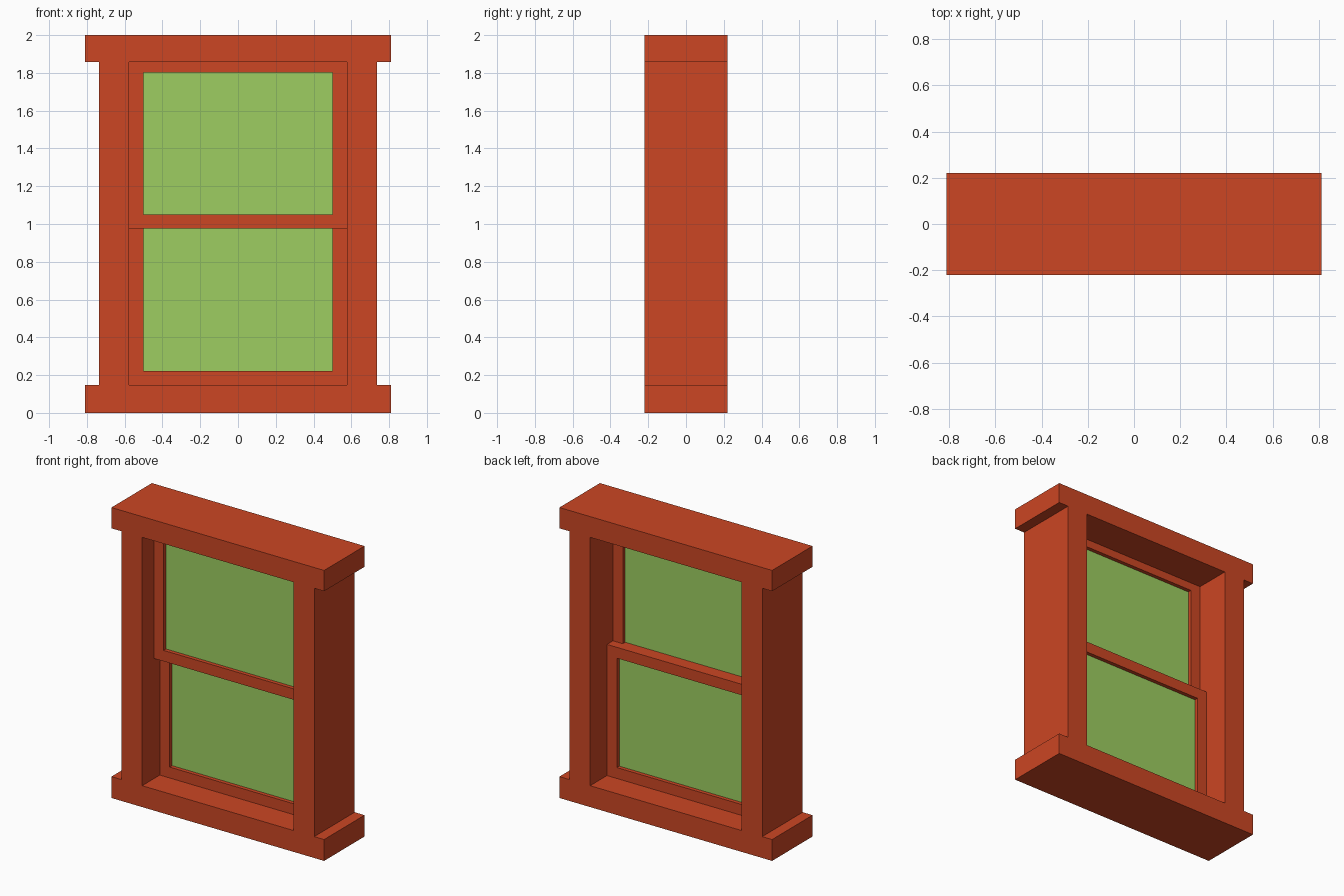
import bpy
import bmesh

cube = bpy.data.objects.get("Cube")
if cube:
    bpy.data.objects.remove(cube, do_unlink=True)


def make_material(name, color):
    mat = bpy.data.materials.new(name)
    mat.use_nodes = True
    mat.diffuse_color = color
    mat.node_tree.nodes["Principled BSDF"].inputs["Base Color"].default_value = color
    return mat


def rectangle(half_width, low, high):
    return [(-half_width, low), (half_width, low), (half_width, high), (-half_width, high)]


def extruded_panel(name, loops, front, back, mat):
    """Fill closed x-z outlines (later ones are holes) and extrude from front to back."""
    bm = bmesh.new()
    edges = []
    for loop in loops:
        verts = [bm.verts.new((x, front, z)) for x, z in loop]
        edges += [bm.edges.new((v, verts[i - 1])) for i, v in enumerate(verts)]
    bmesh.ops.triangle_fill(bm, edges=edges, use_beauty=True)
    result = bmesh.ops.extrude_face_region(bm, geom=bm.faces[:], use_keep_orig=True)
    moved = [g for g in result["geom"] if isinstance(g, bmesh.types.BMVert)]
    bmesh.ops.translate(bm, verts=moved, vec=(0, back - front, 0))
    bmesh.ops.recalc_face_normals(bm, faces=bm.faces[:])
    mesh = bpy.data.meshes.new(name)
    bm.to_mesh(mesh)
    bm.free()
    mesh.materials.append(mat)
    obj = bpy.data.objects.new(name, mesh)
    bpy.context.collection.objects.link(obj)
    return obj


paint = make_material("red_orange_paint", (0.604, 0.061, 0.017, 1))
pane = make_material("green_glass", (0.337, 0.617, 0.119, 1))

# Outer casing: jambs with a wider sill and head, around one opening
DEPTH, SILL, HEAD, TOP = 0.22, 0.147, 1.857, 2.0
WIDE, JAMB, OPENING = 0.81, 0.735, 0.576
right_side = [(WIDE, 0), (WIDE, SILL), (JAMB, SILL), (JAMB, HEAD), (WIDE, HEAD), (WIDE, TOP)]
outline = right_side + [(-x, z) for x, z in reversed(right_side)]
extruded_panel("casing", [outline, rectangle(OPENING, SILL, HEAD)], -DEPTH, DEPTH, paint)

# Two sliding sashes, the upper one in front of the lower one
RAIL, THICK, MEET = 0.075, 0.065, -0.028
sashes = [
    ("upper", MEET - THICK, 0.975, HEAD),
    ("lower", MEET, SILL, 1.05),
]
for name, front, low, high in sashes:
    hole = rectangle(OPENING - RAIL, low + RAIL, high - 0.055 if name == "upper" else high - RAIL)
    extruded_panel(name + "_sash", [rectangle(OPENING, low, high), hole],
                   front, front + THICK, paint)
    middle = front + THICK / 2
    extruded_panel(name + "_glass", [hole], middle - 0.006, middle + 0.006, pane)
